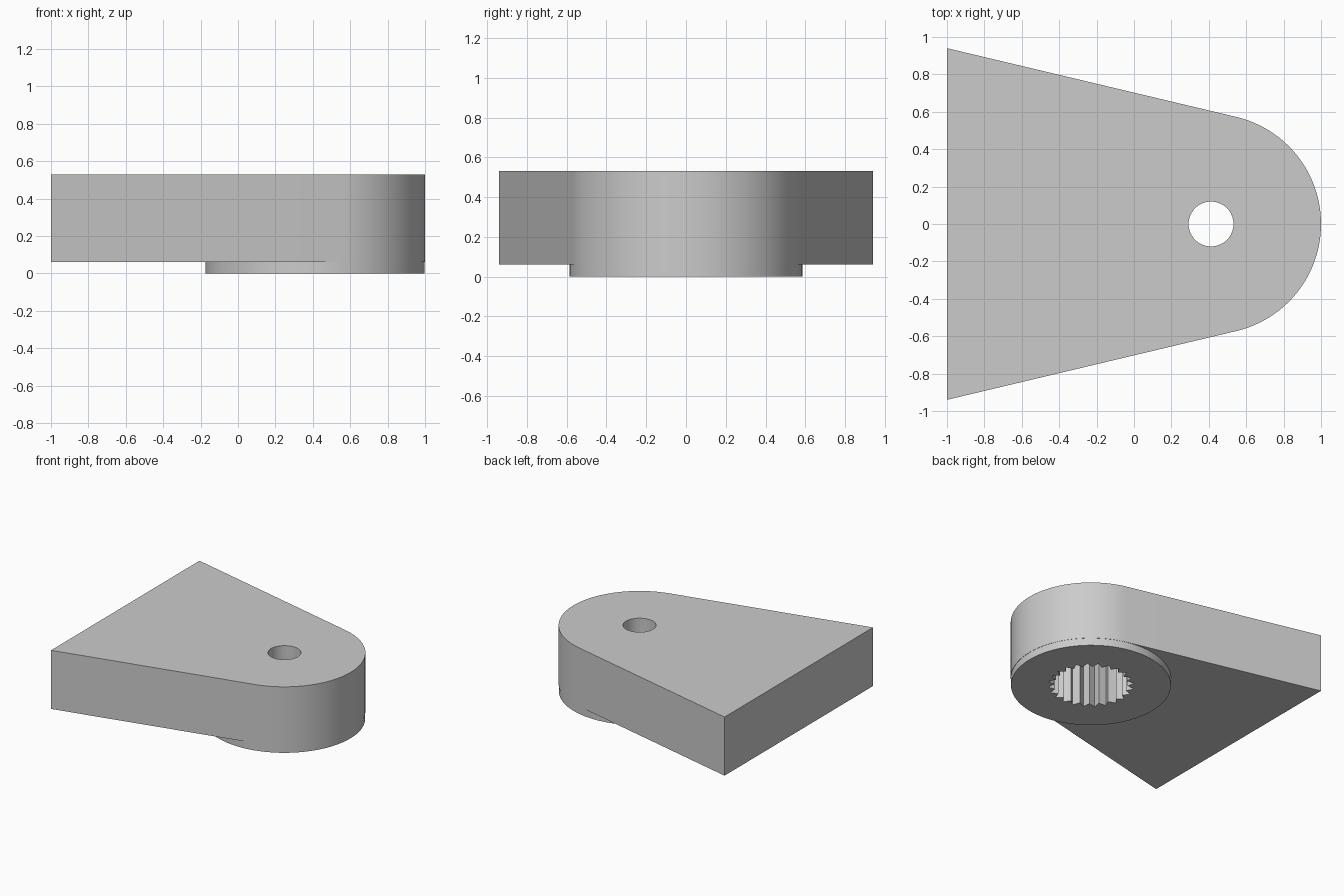
import bpy, bmesh
from math import sin, cos, pi, atan2, acos, hypot, radians

if "Cube" in bpy.data.objects:
    bpy.data.objects.remove(bpy.data.objects["Cube"])

CX, R = 0.412, 0.588          # centre and radius of the rounded end
TOP, STEP = 0.53, 0.06


def prism(name, pts, z0, z1):
    bm = bmesh.new()
    face = bm.faces.new([bm.verts.new((x, y, z0)) for x, y in pts])
    ext = bmesh.ops.extrude_face_region(bm, geom=[face])
    bmesh.ops.translate(bm, vec=(0, 0, z1 - z0),
                        verts=[v for v in ext["geom"] if isinstance(v, bmesh.types.BMVert)])
    bmesh.ops.recalc_face_normals(bm, faces=bm.faces)
    me = bpy.data.meshes.new(name)
    bm.to_mesh(me)
    bm.free()
    ob = bpy.data.objects.new(name, me)
    bpy.context.collection.objects.link(ob)
    return ob


def ring(radii, n):
    return [(CX + radii[i % len(radii)] * cos(2 * pi * i / n),
             radii[i % len(radii)] * sin(2 * pi * i / n)) for i in range(n)]


def combine(target, tool, operation):
    mod = target.modifiers.new(operation.lower(), 'BOOLEAN')
    mod.operation, mod.solver, mod.object = operation, 'EXACT', tool
    bpy.context.view_layer.objects.active = target
    bpy.ops.object.modifier_apply(modifier=mod.name)
    bpy.data.objects.remove(tool)


# Tapered plate whose straight sides run tangent into the round end
dx, dy = -1 - CX, 0.94
a = atan2(dy, dx) - acos(R / hypot(dx, dy))
arc = [(CX + R * cos(t), R * sin(t)) for t in (-a + 2 * a * i / 64 for i in range(65))]
plate = prism("lever_plate", [(-1, 0.94), (-1, -0.94)] + arc, STEP, TOP)

# Low round boss underneath
combine(plate, prism("boss", ring([R - 0.002], 128), 0, STEP + 0.1), 'UNION')

# Toothed shaft socket from below, screw hole from above
combine(plate, prism("spline_socket", ring([0.318, 0.27], 48), -0.1, 0.38), 'DIFFERENCE')
combine(plate, prism("screw_hole", ring([0.12], 64), 0.3, 0.7), 'DIFFERENCE')

bpy.ops.object.select_all(action='DESELECT')
plate.select_set(True)
bpy.context.view_layer.objects.active = plate
bpy.ops.object.shade_smooth_by_angle(angle=radians(20))
